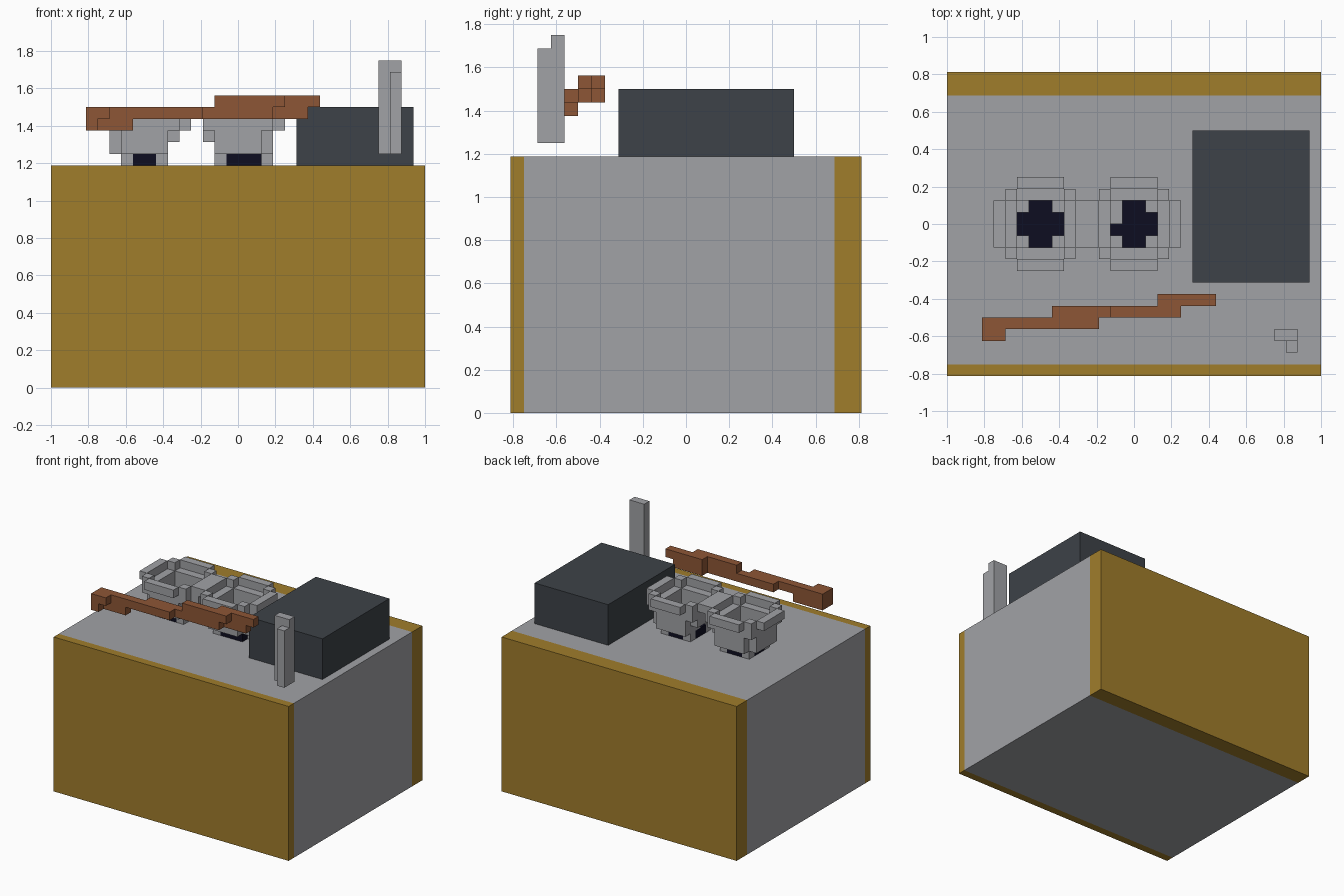
import bpy, bmesh
from mathutils import Vector

U = 1 / 16  # edge of one cube cell

if "Cube" in bpy.data.objects:
    bpy.data.objects.remove(bpy.data.objects["Cube"], do_unlink=True)


def material(name, rgb):
    linear = [((c / 255 + 0.055) / 1.055) ** 2.4 if c > 10 else c / 3295 for c in rgb]
    mat = bpy.data.materials.new(name)
    mat.use_nodes = True
    mat.diffuse_color = (*linear, 1)
    mat.node_tree.nodes["Principled BSDF"].inputs["Base Color"].default_value = (*linear, 1)
    return mat


ochre = material("ochre", (160, 125, 43))
grey = material("grey", (161, 162, 166))
slate = material("slate", (61, 66, 72))
brown = material("brown", (141, 86, 54))
navy = material("dark_navy", (13, 13, 33))


def finish(name, bm, mat):
    mesh = bpy.data.meshes.new(name)
    bm.to_mesh(mesh)
    bm.free()
    mesh.materials.append(mat)
    obj = bpy.data.objects.new(name, mesh)
    bpy.context.collection.objects.link(obj)
    return obj


def block(name, low, high, mat):
    """A plain box between two corners given in cells."""
    low, high = Vector(low), Vector(high)
    bm = bmesh.new()
    bmesh.ops.create_cube(bm, size=1)
    for v in bm.verts:
        v.co = Vector([(low[k] + high[k]) / 2 + v.co[k] * (high[k] - low[k]) for k in range(3)]) * U
    return finish(name, bm, mat)


def cells_between(low, high):
    return {(x, y, z) for x in range(low[0], high[0])
            for y in range(low[1], high[1]) for z in range(low[2], high[2])}


def stepped(name, cells, mat):
    """Outer skin of a set of cube cells."""
    bm = bmesh.new()
    for cell in cells:
        for a in range(3):
            b, c = (a + 1) % 3, (a + 2) % 3
            for side in (0, 1):
                beside = list(cell)
                beside[a] += 1 if side else -1
                if tuple(beside) in cells:
                    continue
                ring = []
                for p, q in ((0, 0), (1, 0), (1, 1), (0, 1)):
                    co = Vector(cell)
                    co[a] += side
                    co[b] += p
                    co[c] += q
                    ring.append(bm.verts.new(co * U))
                bm.faces.new(ring if side else ring[::-1])
    bmesh.ops.remove_doubles(bm, verts=bm.verts, dist=U / 100)
    return finish(name, bm, mat)


# Cabinet with front and back panels
block("cabinet_body", (-16, -12, 0), (16, 11, 19), grey)
block("front_panel", (-16, -13, 0), (16, -12, 19), ochre)
block("back_panel", (-16, 11, 0), (16, 13, 19), ochre)

# Box on the counter
block("counter_box", (5, -5, 19), (15, 8, 24), slate)

# Upright post
stepped("post", cells_between((12, -10, 20), (14, -9, 28))
        | cells_between((13, -11, 20), (14, -10, 27)), grey)

# Crooked stick, one slanting row after another
stick = set()
for low, high in (
    ((-13, -10, 22), (-12, -9, 24)), ((-12, -10, 23), (-11, -9, 24)),
    ((-13, -9, 22), (-9, -8, 23)), ((-13, -9, 23), (-3, -8, 24)),
    ((-7, -8, 23), (3, -7, 24)), ((-2, -8, 24), (4, -7, 25)),
    ((2, -7, 23), (6, -6, 24)), ((2, -7, 24), (7, -6, 25)),
):
    stick |= cells_between(low, high)
stepped("stick", stick, brown)


# Flaring bowls: each layer is a ring chosen by distance from the centre
def bowl_cells(layer, left, right):
    found = set()
    for i in range(left, right):
        for j in range(-4, 4):
            u, v = abs(i + 0.5), abs(j + 0.5)
            total, far = u + v, max(u, v)
            small_ring = far < 3 and 2 < total <= 4
            keep = {
                19: far < 2 and total > 2,
                20: small_ring,
                21: small_ring and total > 2.5 and far > 2,
                22: total <= 5 and far > 2 and v < 3,
                23: total <= 5 and (far > 3 or total == 5),
            }[layer]
            if keep:
                found.add((i, j, layer))
    return found


def floor_cells():
    return {(i, j, 19) for i in range(-2, 2) for j in range(-2, 2)
            if abs(i + 0.5) + abs(j + 0.5) <= 2}


def shifted(cells, dx):
    return {(x + dx, y, z) for x, y, z in cells}


right_bowl, middle_bowl = set(), set()
for layer, left, right in ((19, -2, 2), (20, -3, 2), (21, -3, 3), (22, -3, 4), (23, -4, 4)):
    right_bowl |= bowl_cells(layer, left, right)
for layer, left, right in ((19, -2, 2), (20, -2, 3), (21, -3, 3), (22, -3, 4), (23, -4, 4)):
    middle_bowl |= bowl_cells(layer, left, right)
right_floor, middle_floor = floor_cells(), floor_cells()

# Uneven spots of the middle bowl
middle_bowl |= {(-2, 0, 20), (2, -1, 19), (2, 0, 19)}
middle_bowl.discard((1, -2, 19))
middle_floor.add((1, -2, 19))

stepped("right_bowl", shifted(right_bowl, -8), grey)
stepped("right_bowl_floor", shifted(right_floor, -8), navy)
stepped("middle_bowl", middle_bowl, grey)
stepped("middle_bowl_floor", middle_floor, navy)
